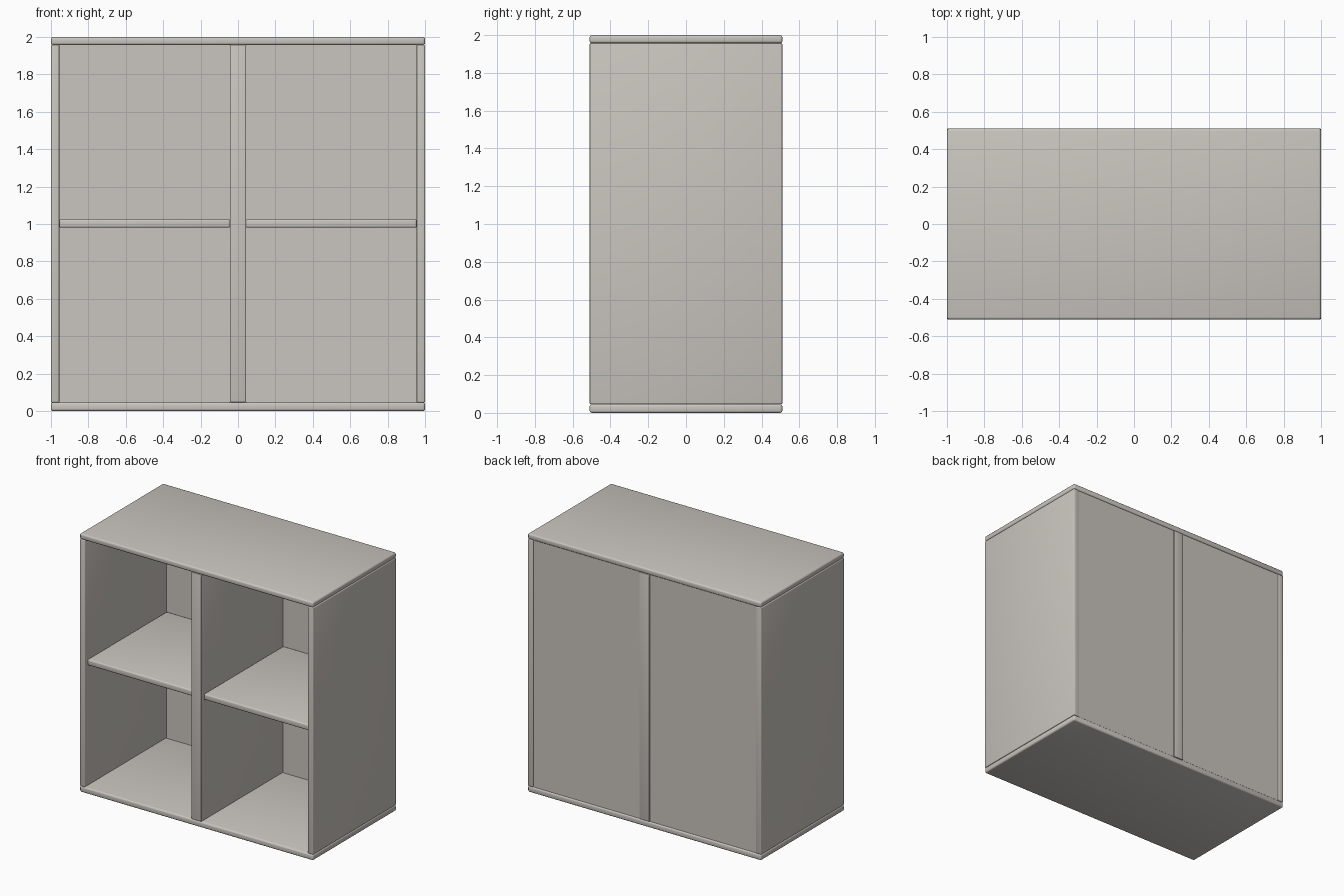
import bpy

cube = bpy.data.objects.get("Cube")
if cube:
    bpy.data.objects.remove(cube, do_unlink=True)

# One flat colour for the whole cabinet
COLOUR = (0.59, 0.56, 0.52, 1)
mat = bpy.data.materials.new("warm light grey")
mat.use_nodes = True
mat.diffuse_color = COLOUR
mat.node_tree.nodes["Principled BSDF"].inputs["Base Color"].default_value = COLOUR


def board(name, x, y, z, bevel=0.0):
    """Rounded board spanning the given (low, high) ranges."""
    spans = (x, y, z)
    bpy.ops.mesh.primitive_cube_add(size=1, location=[(a + b) / 2 for a, b in spans])
    ob = bpy.context.object
    ob.name = name
    ob.scale = [b - a for a, b in spans]
    bpy.ops.object.transform_apply(location=False, rotation=False, scale=True)
    ob.data.materials.append(mat)
    if bevel:
        mod = ob.modifiers.new("rounded edges", "BEVEL")
        mod.width = bevel
        mod.segments = 3
        bpy.ops.object.modifier_apply(modifier=mod.name)
    bpy.ops.object.shade_smooth_by_angle()
    return ob


DEPTH = (-0.51, 0.51)
WALL = (0.046, 1.957)       # height range between the two slabs
INNER = (0.043, 0.955)      # opening between divider and side

# Top and bottom slabs
board("bottom_slab", (-1, 1), DEPTH, (0, 0.046), 0.012)
board("top_slab", (-1, 1), DEPTH, (1.957, 2), 0.012)

# Centre divider
board("centre_divider", (-0.043, 0.043), DEPTH, WALL, 0.005)

# Sides, shelves and back panels, mirrored left and right
for label, s in (("left", 1), ("right", -1)):
    def span(r):
        return tuple(sorted(s * v for v in r))
    board(label + "_side", span((0.955, 1)), DEPTH, WALL, 0.006)
    board(label + "_shelf", span(INNER), (-0.48, 0.49), (0.98, 1.026), 0.01)
    board(label + "_back_panel", span(INNER), (0.488, 0.502), WALL)
